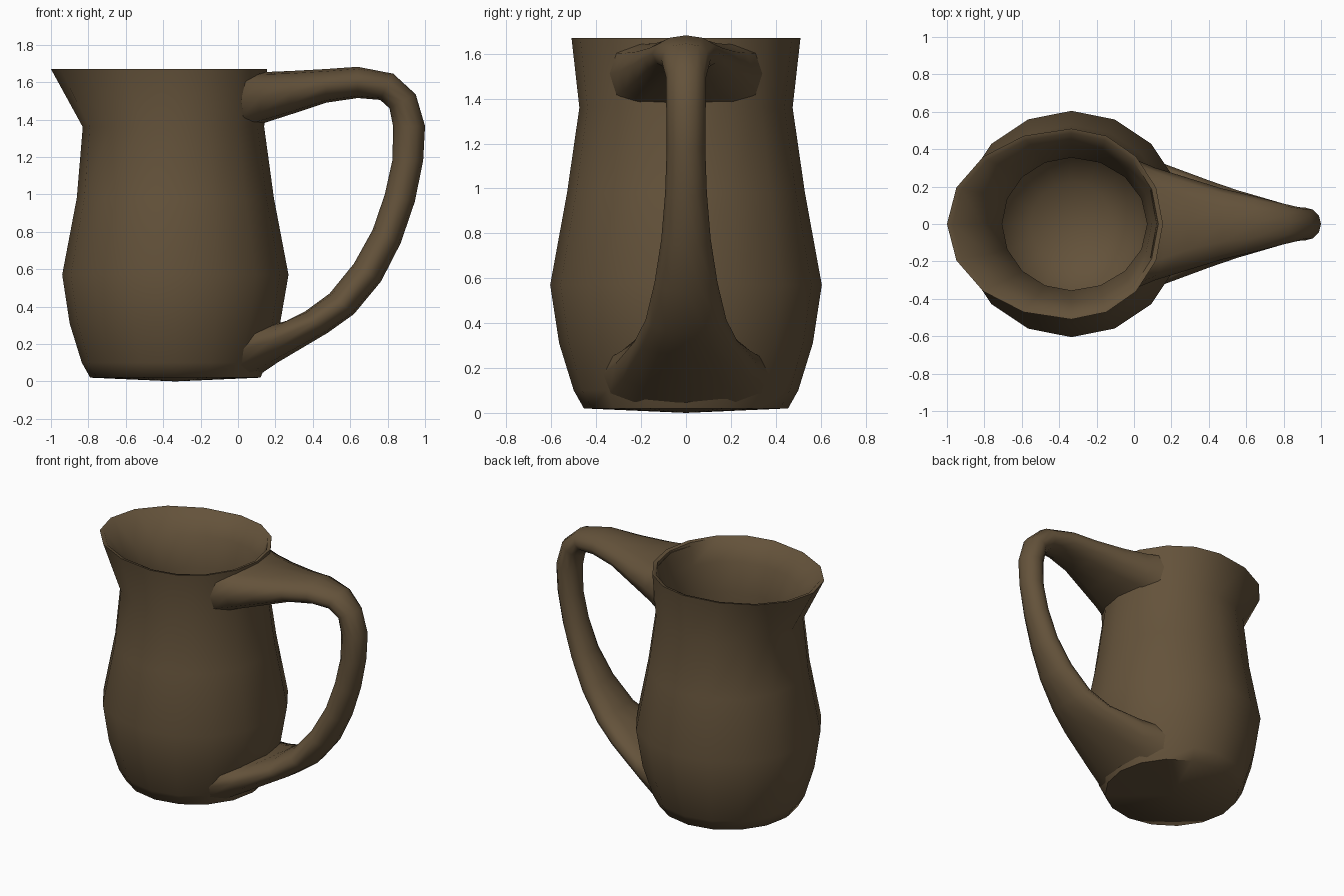
import bpy, bmesh, math

CX = -0.335  # axis of the jug body

clay = bpy.data.materials.new("brown_clay")
clay.diffuse_color = (0.127, 0.085, 0.043, 1)


def loft(name, rings, cap_start=None, cap_end=None, angle=60):
    """Join rings of points with quads; optional pole points close the ends."""
    bm = bmesh.new()
    vr = [[bm.verts.new(p) for p in r] for r in rings]
    n = len(vr[0])
    for a, b in zip(vr, vr[1:]):
        for i in range(n):
            j = (i + 1) % n
            bm.faces.new((a[i], a[j], b[j], b[i]))
    for ring, pole in ((vr[0], cap_start), (vr[-1], cap_end)):
        if pole:
            p = bm.verts.new(pole)
            for i in range(n):
                bm.faces.new((ring[i], ring[(i + 1) % n], p))
    bmesh.ops.recalc_face_normals(bm, faces=bm.faces)
    me = bpy.data.meshes.new(name)
    bm.to_mesh(me)
    bm.free()
    me.materials.append(clay)
    ob = bpy.data.objects.new(name, me)
    bpy.context.collection.objects.link(ob)
    bpy.ops.object.select_all(action='DESELECT')
    ob.select_set(True)
    bpy.context.view_layer.objects.active = ob
    bpy.ops.object.shade_smooth_by_angle(angle=math.radians(angle))
    return ob


# Body: 16-sided, outside going up, then inside going down
# (height, reach to the spout side, reach to the handle side, half depth)
profile = [
    (0.02, 0.455, 0.455, 0.455), (0.10, 0.50, 0.49, 0.50),
    (0.31, 0.565, 0.56, 0.565), (0.57, 0.605, 0.605, 0.605),
    (0.98, 0.527, 0.527, 0.53), (1.36, 0.495, 0.475, 0.475),
    (1.67, 0.665, 0.49, 0.51), (1.665, 0.635, 0.465, 0.485),
    (1.52, 0.48, 0.43, 0.42), (1.33, 0.37, 0.405, 0.355),
    (0.95, 0.42, 0.43, 0.42), (0.57, 0.47, 0.47, 0.47),
    (0.28, 0.38, 0.38, 0.38), (0.15, 0.22, 0.22, 0.22),
]
rings = []
for z, left, right, depth in profile:
    ring = []
    for i in range(16):
        a = math.tau * i / 16
        c, s = math.cos(a), math.sin(a)
        ring.append((CX + c * (right if c > 0 else left), s * depth, z))
    rings.append(ring)
loft("jug_body", rings, (CX, 0, 0.0), (CX, 0, 0.11))

# Handle: (outer x, z, inner x, z, half width, squareness, backward bend)
# The ends flare and curve round the body wall.
sections = [
    (0.12, 1.655, 0.10, 1.365, 0.34, 0.65, 0.8),
    (0.17, 1.655, 0.15, 1.385, 0.30, 0.7, 0.5),
    (0.29, 1.66, 0.29, 1.43, 0.25, 0.85, 0.2),
    (0.47, 1.67, 0.47, 1.49, 0.19, 1, 0),
    (0.64, 1.682, 0.64, 1.515, 0.15, 1, 0),
    (0.83, 1.645, 0.76, 1.505, 0.11, 1, 0),
    (0.95, 1.535, 0.81, 1.46, 0.09, 1, 0),
    (1.00, 1.365, 0.83, 1.36, 0.088, 1, 0),
    (0.99, 1.18, 0.825, 1.18, 0.086, 1, 0),
    (0.945, 0.96, 0.785, 1.00, 0.093, 1, 0),
    (0.87, 0.74, 0.72, 0.81, 0.11, 1, 0),
    (0.765, 0.535, 0.62, 0.63, 0.14, 1, 0),
    (0.62, 0.36, 0.49, 0.47, 0.18, 1, 0),
    (0.48, 0.26, 0.36, 0.375, 0.23, 0.95, 0.2),
    (0.21, 0.10, 0.265, 0.325, 0.32, 0.8, 0.7),
    (0.10, 0.025, 0.18, 0.30, 0.38, 0.75, 1.0),
]


def power(v, e):
    return math.copysign(abs(v) ** e, v)


rings = []
for ox, oz, ix, iz, half, sq, bend in sections:
    ring = []
    for i in range(12):
        a = math.tau * i / 12
        c, s = power(math.cos(a), sq), power(math.sin(a), sq)
        y = s * half
        ring.append(((ox + ix) / 2 + c * (ox - ix) / 2 - bend * y * y, y,
                     (oz + iz) / 2 + c * (oz - iz) / 2))
    rings.append(ring)
loft("jug_handle", rings, angle=70)
